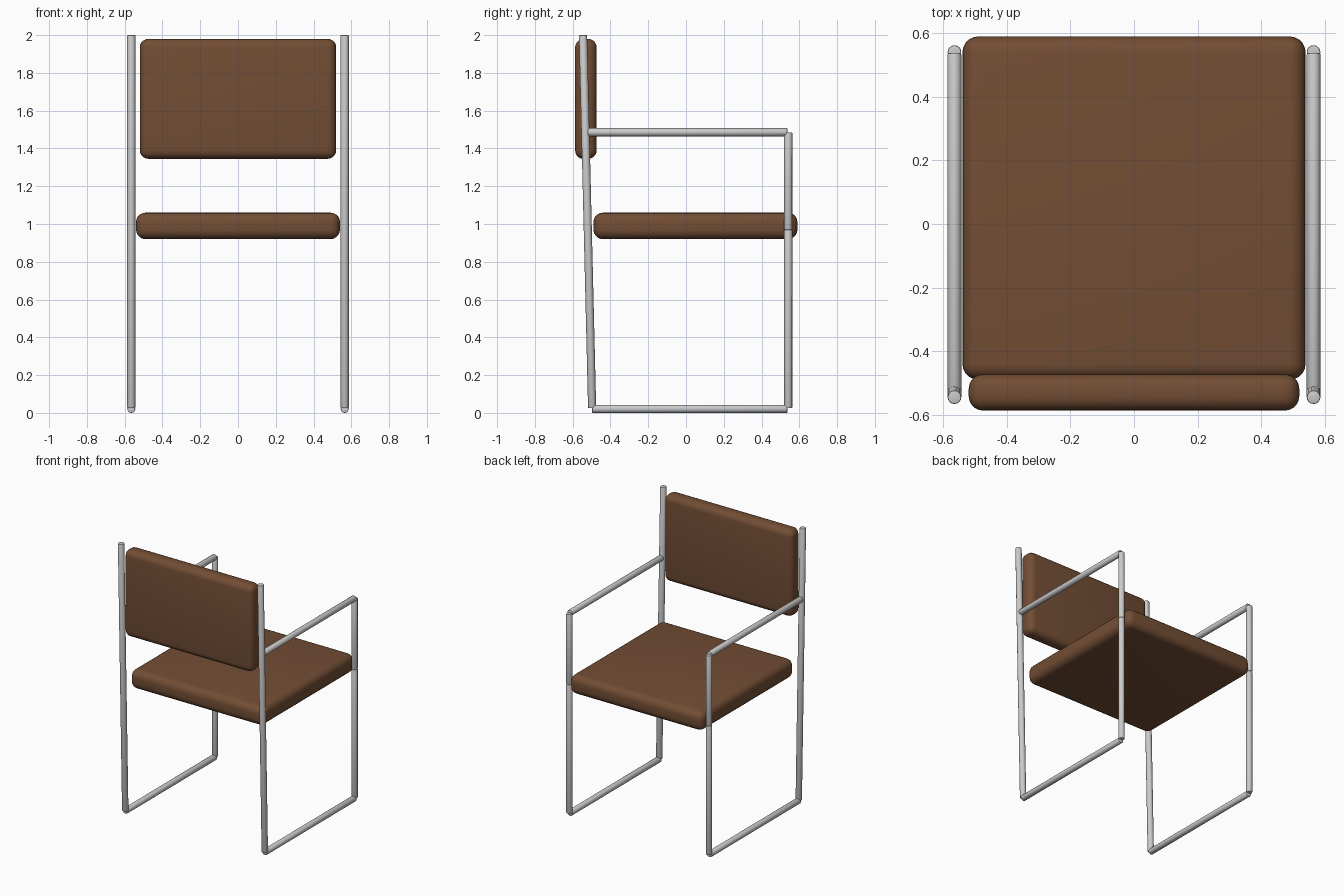
import bpy
from mathutils import Vector

if "Cube" in bpy.data.objects:
    bpy.data.objects.remove(bpy.data.objects["Cube"])

R = 0.0215   # tube radius
X = 0.565    # side frame offset

brown = bpy.data.materials.new("brown_leather")
brown.diffuse_color = (0.17, 0.075, 0.035, 1)
brown.use_nodes = True
brown.node_tree.nodes["Principled BSDF"].inputs["Base Color"].default_value = brown.diffuse_color


def finish(ob, name, width, segments):
    ob.name = name
    mod = ob.modifiers.new("rounded_edges", 'BEVEL')
    mod.width = width
    mod.segments = segments
    mod.limit_method = 'ANGLE'
    mod.angle_limit = 0.9
    bpy.ops.object.modifier_apply(modifier=mod.name)
    bpy.ops.object.shade_smooth_by_angle()


def cushion(name, lo, hi, width):
    lo, hi = Vector(lo), Vector(hi)
    bpy.ops.mesh.primitive_cube_add(size=1, location=(lo + hi) / 2)
    ob = bpy.context.object
    ob.scale = hi - lo
    bpy.ops.object.transform_apply(location=False, rotation=False, scale=True)
    ob.data.materials.append(brown)
    finish(ob, name, width, 5)


def tube(name, a, b):
    a, b = Vector(a), Vector(b)
    d = b - a
    bpy.ops.mesh.primitive_cylinder_add(vertices=16, radius=R, depth=d.length,
                                        location=(a + b) / 2)
    ob = bpy.context.object
    ob.rotation_euler = d.to_track_quat('Z', 'Y').to_euler()
    finish(ob, name, 0.004, 2)


# Padded seat and backrest
cushion("seat", (-0.54, -0.49, 0.92), (0.54, 0.59, 1.06), 0.05)
cushion("backrest", (-0.52, -0.587, 1.345), (0.52, -0.473, 1.98), 0.045)

# Tubular side frames: (name, start y/z, end y/z)
parts = [
    ("back_post", (-0.497, 0.025), (-0.545, 2.0)),
    ("floor_rail", (-0.497, R), (0.537, R)),
    ("front_leg", (0.541, 0.025), (0.541, 0.97)),
    ("arm_support", (0.541, 0.97), (0.541, 1.485)),
    ("armrest", (-0.52, 1.486), (0.537, 1.486)),
]
for side, x in (("left", -X), ("right", X)):
    for name, a, b in parts:
        tube(f"{side}_{name}", (x, *a), (x, *b))
